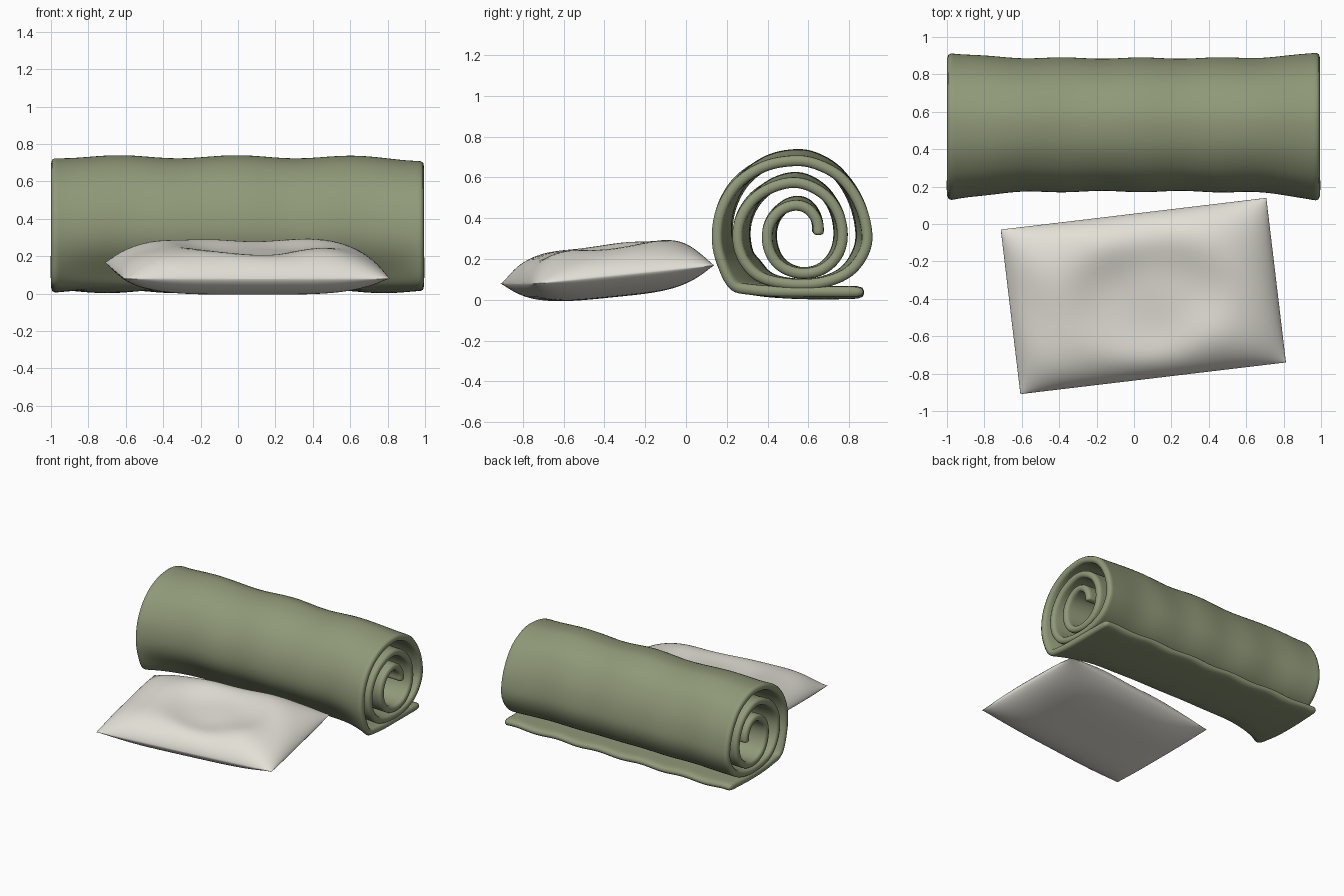
import bpy, bmesh
from math import sin, exp, radians, pi
from mathutils import Vector, Matrix

if "Cube" in bpy.data.objects:
    bpy.data.objects.remove(bpy.data.objects["Cube"])


def finish(name, bm, color):
    bmesh.ops.recalc_face_normals(bm, faces=bm.faces)
    me = bpy.data.meshes.new(name)
    bm.to_mesh(me)
    bm.free()
    me.shade_smooth()
    ob = bpy.data.objects.new(name, me)
    bpy.context.collection.objects.link(ob)
    mat = bpy.data.materials.new(name + "_cloth")
    mat.diffuse_color = (*color, 1)
    mat.use_nodes = True
    mat.node_tree.nodes["Principled BSDF"].inputs["Base Color"].default_value = mat.diffuse_color
    me.materials.append(mat)
    return ob


def grid(bm, rows):
    vs = [[bm.verts.new(p) for p in r] for r in rows]
    for a, b in zip(vs, vs[1:]):
        for i in range(len(a) - 1):
            bm.faces.new((a[i], a[i + 1], b[i + 1], b[i]))


def smooth_path(pts, n):
    # Catmull-Rom curve through the points
    p = [Vector(q) for q in pts]
    p = [2 * p[0] - p[1]] + p + [2 * p[-1] - p[-2]]
    out = []
    for i in range(1, len(p) - 2):
        a, b, c, d = p[i - 1:i + 3]
        for k in range(n):
            t = k / n
            out.append(0.5 * (2 * b + (c - a) * t + (2 * a - 5 * b + 4 * c - d) * t * t
                              + (3 * b - a - 3 * c + d) * t ** 3))
    return out + [p[-2]]


# rolled blanket: spiral centreline (y, z), from the inner end to the flat tail
spiral = [(.65, .33), (.645, .40), (.60, .465), (.53, .485), (.45, .45), (.40, .37),
          (.40, .27), (.45, .18), (.55, .135), (.66, .15), (.74, .22), (.77, .32),
          (.75, .44), (.68, .54), (.56, .60), (.44, .585), (.33, .52), (.26, .41),
          (.25, .29), (.29, .18), (.37, .11), (.51, .08), (.66, .085), (.80, .14),
          (.88, .25), (.89, .36), (.85, .50), (.76, .63), (.63, .70), (.52, .713),
          (.38, .685), (.25, .60), (.17, .47), (.145, .33), (.16, .20), (.21, .075),
          (.30, .052), (.45, .035), (.65, .028), (.875, .032)]
path = smooth_path(spiral, 3)
rows = []
for i in range(61):
    x = -1 + 1.995 * i / 60
    mid = 1 - abs(x) ** 5
    flare = 1 - 0.11 * mid + 0.01 * sin(x * 15 + 1)
    lift = 1 - 0.012 * (1 + sin(x * 10 - 1.5)) - 0.025 * max(0, x) ** 4
    row = []
    for k, q in enumerate(path):
        y, z = q
        # the outer wrap tucks under between the flared ends
        if 19 * 3 <= k:
            near = exp(-((y - .2) ** 2 + (z - .08) ** 2) / .02)
            y += (0.11 if k > 31 * 3 else 0.05) * mid * near
        y = 0.525 + (y - 0.525) * (flare if z > .06 or y < .5 else 1 - .02 * mid) + 0.009 * mid
        ripple = 0.012 * (1 + sin(x * 17 + q.x * 6)) * max(0, 1 - z / 0.06) if k > 105 else 0
        row.append((x, y, 0.024 + (z - 0.024) * lift + ripple))
    rows.append(row)
bm = bmesh.new()
grid(bm, rows)
roll = finish("rolled_blanket", bm, (.28, .32, .19))
sol = roll.modifiers.new("thickness", 'SOLIDIFY')
sol.thickness = 0.053
sol.offset = 0
sub = roll.modifiers.new("soft", 'SUBSURF')
sub.levels = sub.render_levels = 1

# pillow: two puffed sheets sharing a seam, with a head dent on top
bm = bmesh.new()
W, D, N = 0.715, 0.443, 48
for side, H in ((1, .16), (-1, .112)):
    rows = []
    for j in range(N + 1):
        v = -sin(pi / 2 * (1 - 2 * j / N))
        row = []
        for i in range(N + 1):
            u = -sin(pi / 2 * (1 - 2 * i / N))
            h = H * (max(0, 1 - u ** 4) * max(0, 1 - v ** 4)) ** 0.68
            if side > 0:
                r2 = ((u - .01) / .55) ** 2 + ((v + .06) / .66) ** 2
                h -= 0.06 * exp(-r2 ** 2 * 1.2)
                h += 0.005 * sin(u * 9 + v * 5) * h / H
            row.append((u * W, v * D, side * h + 0.045 * v))
        rows.append(row)
    grid(bm, rows)
bmesh.ops.remove_doubles(bm, verts=bm.verts, dist=0.0002)
bmesh.ops.transform(bm, verts=bm.verts, matrix=Matrix.Translation((.05, -.385, .124))
                    @ Matrix.Rotation(radians(6.8), 4, 'Z'))
finish("pillow", bm, (.76, .74, .67))
